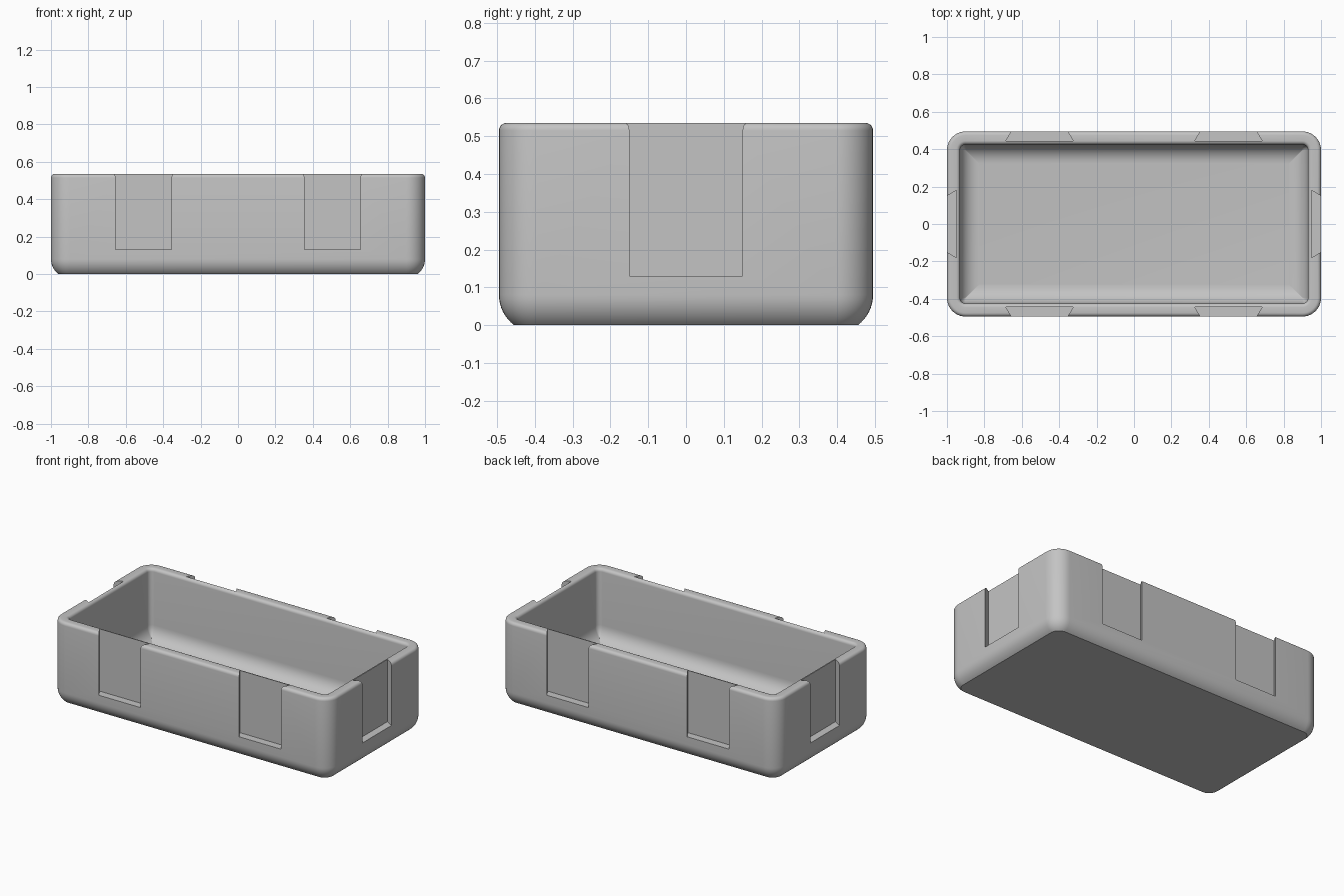
import bpy, bmesh
from math import sin, cos, pi, radians
from mathutils import Matrix, Vector

cube = bpy.data.objects.get("Cube")
if cube:
    bpy.data.objects.remove(cube)

HALF_X, HALF_Y, HEIGHT = 1.0, 0.495, 0.535
CORNER, WALL, FLOOR = 0.1, 0.07, 0.07
SEGMENTS = 10

grey = bpy.data.materials.new("plain grey")
grey.use_nodes = True
grey.diffuse_color = (0.55, 0.55, 0.55, 1)
grey.node_tree.nodes["Principled BSDF"].inputs["Base Color"].default_value = grey.diffuse_color


def make_object(name, bm):
    bmesh.ops.recalc_face_normals(bm, faces=bm.faces)
    mesh = bpy.data.meshes.new(name)
    bm.to_mesh(mesh)
    bm.free()
    mesh.materials.append(grey)
    obj = bpy.data.objects.new(name, mesh)
    bpy.context.collection.objects.link(obj)
    return obj


def arc(inset, z, radius, start, end, steps=8):
    """Profile points as (inset from the outer wall, height)."""
    angles = [radians(start + (end - start) * i / steps) for i in range(steps + 1)]
    return [(inset + radius * cos(a), z + radius * sin(a)) for a in angles]


def rounded_loop(bm, inset, z):
    """Rounded rectangle of vertices, inset from the outer wall."""
    r = max(CORNER - inset, 0.003)
    verts = []
    for k, (sx, sy) in enumerate([(1, 1), (-1, 1), (-1, -1), (1, -1)]):
        cx, cy = sx * (HALF_X - inset - r), sy * (HALF_Y - inset - r)
        for i in range(SEGMENTS + 1):
            a = (k + i / SEGMENTS) * pi / 2
            verts.append(bm.verts.new((cx + r * cos(a), cy + r * sin(a), z)))
    return verts


# Tray: one wall profile swept round a rounded rectangle
LIP = 0.02
profile = arc(0.1, 0.08, 0.1, 233.13, 180)                        # outer bottom edge
profile += arc(LIP, HEIGHT - LIP, LIP, 180, 90, 5)                # outer lip
profile += arc(WALL - LIP, HEIGHT - LIP, LIP, 90, 0, 5)           # inner lip
profile += arc(WALL + 0.1, FLOOR + 0.1, 0.1, 180, 270)            # inner floor edge

bm = bmesh.new()
loops = [rounded_loop(bm, d, z) for d, z in profile]
for low, high in zip(loops, loops[1:]):
    for i in range(len(low)):
        j = (i + 1) % len(low)
        bm.faces.new((low[i], low[j], high[j], high[i]))
bm.faces.new(loops[0])
bm.faces.new(loops[-1])
tray = make_object("tray", bm)

# Dovetail slots: two on each long side, one on each short side
bm = bmesh.new()


def add_slot(position, angle):
    place = Matrix.Translation(position) @ Matrix.Rotation(angle, 4, "Z")
    outline = [(-0.138, -0.02), (0.138, -0.02), (0.18, 0.05), (-0.18, 0.05)]
    face = bm.faces.new([bm.verts.new(place @ Vector((x, y, 0.13))) for x, y in outline])
    extruded = bmesh.ops.extrude_face_region(bm, geom=[face])["geom"]
    top = [g for g in extruded if isinstance(g, bmesh.types.BMVert)]
    bmesh.ops.translate(bm, verts=top, vec=(0, 0, 0.6))


for side in (-1, 1):
    add_slot((side * 0.505, -HALF_Y, 0), 0)
    add_slot((side * 0.505, HALF_Y, 0), pi)
    add_slot((side * HALF_X, 0, 0), side * pi / 2)
cutter = make_object("slot_cutter", bm)
cutter.hide_render = True

# Cut the slots and shade
cut = tray.modifiers.new("dovetail slots", "BOOLEAN")
cut.operation = "DIFFERENCE"
cut.solver = "EXACT"
cut.object = cutter
bpy.context.view_layer.objects.active = tray
tray.select_set(True)
bpy.ops.object.modifier_apply(modifier=cut.name)
bpy.data.objects.remove(cutter)
bpy.ops.object.shade_smooth_by_angle(angle=radians(30))
